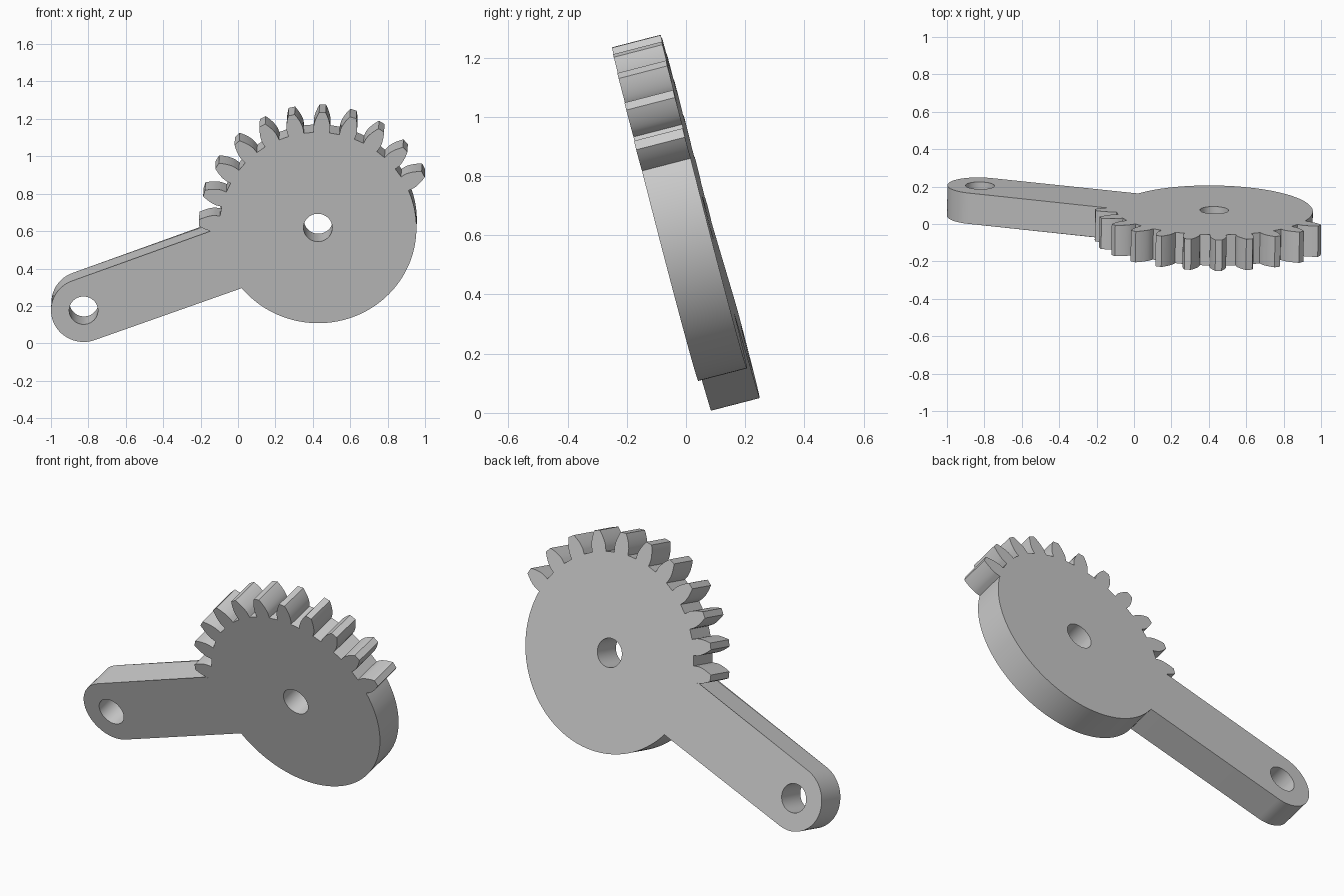
import bpy, bmesh
from math import pi, sin, cos, tan, acos, asin, radians
from mathutils import Vector, Matrix

if "Cube" in bpy.data.objects:
    bpy.data.objects.remove(bpy.data.objects["Cube"])

# Dimensions
TEETH, CUT_TEETH = 24, 11
PITCH_R, ROOT_R, TIP_R = 0.588, 0.527, 0.637
BASE_R = PITCH_R * cos(radians(20))
FIRST = radians(27.8)
ARM_ANGLE, ARM_LENGTH, ARM_R = radians(200.2), 1.335, 0.174
HOLE_R, THICK = 0.077, 0.17


def polar(r, a, centre=(0, 0)):
    return (centre[0] + r * cos(a), centre[1] + r * sin(a))


def arc(r, a0, a1, n, centre=(0, 0)):
    return [polar(r, a0 + (a1 - a0) * i / n, centre) for i in range(n + 1)]


def half_angle(r):
    """Half the angular width of an involute tooth at radius r."""
    inv = lambda p: tan(p) - p
    return pi / (2 * TEETH) + inv(radians(20)) - inv(acos(min(1, BASE_R / r)))


# Toothed sector
flank = [ROOT_R] + [BASE_R + (TIP_R - BASE_R) * i / 8 for i in range(9)]
outline = []
for k in range(CUT_TEETH):
    a = FIRST + k * 2 * pi / TEETH
    outline += [polar(r, a - half_angle(r)) for r in flank]
    # the last tooth runs into the top edge of the arm
    lowest = 0.56 if k == CUT_TEETH - 1 else 0
    outline += [polar(r, a + half_angle(r)) for r in reversed(flank) if r > lowest]

# Arm with rounded end, then the plain part of the hub
eye = polar(ARM_LENGTH, ARM_ANGLE)
outline.append(polar(0.558, ARM_ANGLE - asin(ARM_R / 0.558)))
outline += arc(ARM_R, ARM_ANGLE - pi / 2, ARM_ANGLE + pi / 2, 40, eye)
hub_start = ARM_ANGLE + asin(ARM_R / ROOT_R)
hub_end = 2 * pi + FIRST - half_angle(ROOT_R)
outline += arc(ROOT_R, hub_start, hub_end, 80)[:-1]

# Pivot hole and arm hole
holes = [arc(HOLE_R, 0, 2 * pi, 48, c)[:-1] for c in ((0, 0), eye)]

# Fill the profile and extrude it to a plate
bm = bmesh.new()
edges = []
for loop in [outline] + holes:
    verts = [bm.verts.new((x, y, 0)) for x, y in loop]
    edges += [bm.edges.new((v, verts[i - 1])) for i, v in enumerate(verts)]
bmesh.ops.triangle_fill(bm, edges=edges, use_beauty=True, normal=(0, 0, 1))
ext = bmesh.ops.extrude_face_region(bm, geom=bm.faces[:])
moved = [g for g in ext["geom"] if isinstance(g, bmesh.types.BMVert)]
bmesh.ops.translate(bm, verts=moved, vec=(0, 0, -THICK))
bmesh.ops.recalc_face_normals(bm, faces=bm.faces)
mesh = bpy.data.meshes.new("gear_sector_lever")
bm.to_mesh(mesh)
bm.free()

lever = bpy.data.objects.new("gear_sector_lever", mesh)
bpy.context.collection.objects.link(lever)

# Lean the plate forward with a very slight turn
back = Vector((0.0137, 1, 0.2585)).normalized()
side = (Vector((1, 0, 0)) - back * back.x).normalized()
up = side.cross(back)
basis = Matrix((side, up, -back)).transposed().to_4x4()
lever.matrix_world = Matrix.Translation((0.427, -0.0905, 0.618)) @ basis

# Colour
grey = bpy.data.materials.new("plain_grey")
grey.use_nodes = True
colour = (0.6, 0.6, 0.6, 1)
grey.diffuse_color = colour
grey.node_tree.nodes["Principled BSDF"].inputs["Base Color"].default_value = colour
mesh.materials.append(grey)

bpy.context.view_layer.objects.active = lever
lever.select_set(True)
bpy.ops.object.shade_smooth_by_angle(angle=radians(30))
